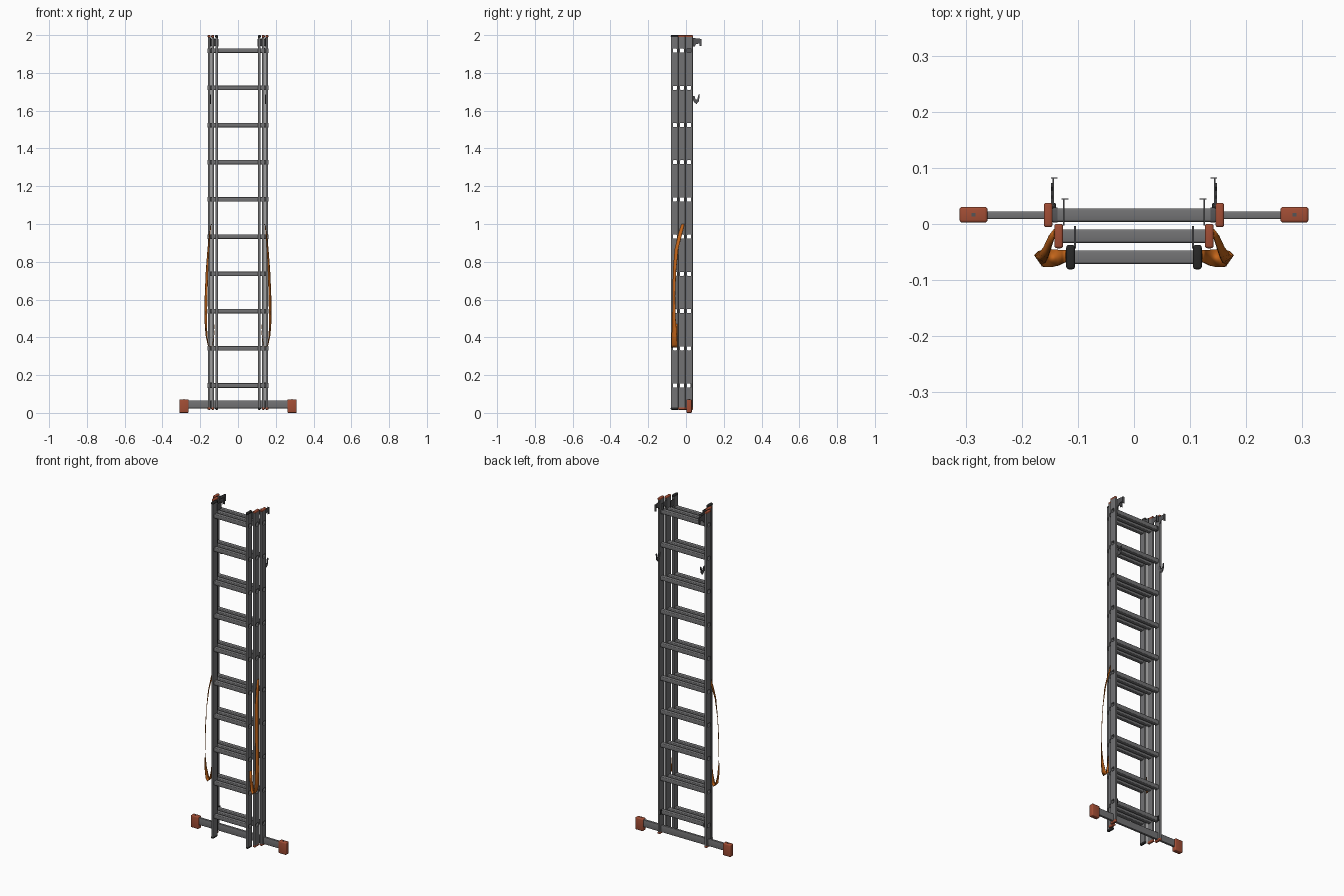
import bpy, bmesh, math
from mathutils import Vector, Matrix

if "Cube" in bpy.data.objects:
    bpy.data.objects.remove(bpy.data.objects["Cube"], do_unlink=True)


def material(name, rgb):
    m = bpy.data.materials.new(name)
    m.use_nodes = True
    m.diffuse_color = (*rgb, 1)
    bsdf = m.node_tree.nodes["Principled BSDF"]
    bsdf.inputs["Base Color"].default_value = (*rgb, 1)
    bsdf.inputs["Roughness"].default_value = 0.6
    return m


GREY = material("aluminium grey", (0.17, 0.17, 0.175))
RED = material("brick red plastic", (0.36, 0.075, 0.035))
BLACK = material("black plastic", (0.02, 0.02, 0.02))
ORANGE = material("strap orange", (0.55, 0.13, 0.01))
STEEL = material("dark steel", (0.09, 0.09, 0.095))


def finish(bm, name, mat, smooth=True):
    bmesh.ops.recalc_face_normals(bm, faces=bm.faces)
    mesh = bpy.data.meshes.new(name)
    bm.to_mesh(mesh)
    bm.free()
    mesh.materials.append(mat)
    ob = bpy.data.objects.new(name, mesh)
    bpy.context.collection.objects.link(ob)
    if smooth:
        bpy.context.view_layer.objects.active = ob
        bpy.ops.object.select_all(action="DESELECT")
        ob.select_set(True)
        bpy.ops.object.shade_smooth_by_angle(angle=math.radians(35))
    return ob


def add_box(bm, centre, size, bevel=0, axis=None):
    """Box, bevelled on every edge or only on edges along one axis."""
    mat = Matrix.Translation(centre) @ Matrix.Diagonal((*size, 1))
    verts = bmesh.ops.create_cube(bm, size=1, matrix=mat)["verts"]
    if bevel:
        edges = {e for v in verts for e in v.link_edges}
        if axis is not None:
            edges = {e for e in edges
                     if abs((e.verts[0].co - e.verts[1].co)[axis]) > 1e-6}
        bmesh.ops.bevel(bm, geom=list(edges), offset=bevel, segments=3,
                        profile=0.5, affect="EDGES")


def box(name, centre, size, mat, bevel=0, axis=None):
    bm = bmesh.new()
    add_box(bm, centre, size, bevel, axis)
    return finish(bm, name, mat)


def rounded_square(half, radius):
    """Points (y, z) of a square with rounded corners."""
    pts = []
    for corner in range(4):
        base = math.radians(45 + 90 * corner)
        cy, cz = [math.copysign(half - radius, f(base)) for f in (math.cos, math.sin)]
        for step in (-45, -15, 15, 45):
            a = base + math.radians(step)
            pts.append((cy + radius * math.cos(a), cz + radius * math.sin(a)))
    return pts


def add_tube(bm, half_len, y, z, outer, inner):
    """Hollow rung running along x, open at both ends."""
    rings = []
    for x, pts in ((-half_len, outer), (half_len, outer),
                   (half_len, inner), (-half_len, inner)):
        rings.append([bm.verts.new((x, y + p, z + q)) for p, q in pts])
    n = len(outer)
    for r in range(4):
        a, b = rings[r], rings[(r + 1) % 4]
        for i in range(n):
            j = (i + 1) % n
            bm.faces.new((a[i], a[j], b[j], b[i]))


def plate(name, pts, x, thick, mat):
    """Flat outline in the yz plane, given a thickness along x."""
    bm = bmesh.new()
    face = bm.faces.new([bm.verts.new((x - thick / 2, y, z)) for y, z in pts])
    ext = bmesh.ops.extrude_face_region(bm, geom=[face])["geom"]
    bmesh.ops.translate(bm, vec=(thick, 0, 0),
                        verts=[v for v in ext if isinstance(v, bmesh.types.BMVert)])
    return finish(bm, name, mat, smooth=False)


RUNGS = [0.145 + 0.197 * i for i in range(10)]
OUTER, INNER = rounded_square(0.012, 0.004), rounded_square(0.0106, 0.003)
RAIL_W, RAIL_D = 0.014, 0.041
SIDES = (("left", 1), ("right", -1))
HOOK = [(0.019, 1.985), (0.066, 1.98), (0.066, 1.942), (0.056, 1.942),
        (0.056, 1.956), (0.036, 1.952), (0.03, 1.94), (0.019, 1.94)]

# Three ladder sections, each narrower towards the front
for section, rail_x, y, cap in (("back", 0.153, 0.016, RED),
                                ("middle", 0.134, -0.0215, RED),
                                ("front", 0.113, -0.059, BLACK)):
    # Hollow rungs
    bm = bmesh.new()
    for z in RUNGS:
        add_tube(bm, rail_x + RAIL_W / 2 + 0.0006, y, z, OUTER, INNER)
    finish(bm, section + "_rungs", GREY)

    # Rails, drilled where the rungs pass through
    bm = bmesh.new()
    for z in RUNGS:
        add_box(bm, (0, y, z), (0.5, 0.0226, 0.0226), 0.0035, 0)
    cutter = finish(bm, section + "_rung_cutter", GREY, smooth=False)
    cutter.hide_render = True
    for side, s in SIDES:
        x = s * rail_x
        rail = box(f"{section}_rail_{side}", (x, y, 1.007),
                   (RAIL_W, RAIL_D, 1.97), GREY, 0.003, 2)
        mod = rail.modifiers.new("rung holes", "BOOLEAN")
        mod.operation, mod.object, mod.solver = "DIFFERENCE", cutter, "EXACT"
        bpy.context.view_layer.objects.active = rail
        bpy.ops.object.modifier_apply(modifier=mod.name)

        # End caps
        for end, z in (("top", 1.9935), ("bottom", 0.023)):
            box(f"{section}_{end}_cap_{side}", (x, y, z),
                (0.0156, 0.0435, 0.013), cap, 0.0045)

        # Guide hook near the top, with a turned lip
        if section != "front":
            hx = s * (rail_x - 0.009)
            plate(f"{section}_hook_{side}", [(y + p, z) for p, z in HOOK],
                  hx, 0.0025, STEEL)
            box(f"{section}_hook_lip_{side}",
                (s * (rail_x - 0.011), y + 0.066, 1.961),
                (0.012, 0.0025, 0.039), STEEL)
        else:
            box(f"front_guide_{side}", (s * 0.105, -0.024, 1.96),
                (0.003, 0.04, 0.04), STEEL)
    bpy.data.objects.remove(cutter, do_unlink=True)

# Rung catches and bottom locks on the back section
CATCH = [(0.03, 1.682), (0.046, 1.676), (0.05, 1.66), (0.06, 1.66), (0.066, 1.685),
         (0.073, 1.685), (0.068, 1.65), (0.056, 1.635), (0.046, 1.642), (0.03, 1.665)]
for side, s in SIDES:
    plate("rung_catch_" + side, CATCH, s * 0.145, 0.005, STEEL)
    box("bottom_lock_" + side, (s * 0.143, 0.03, 0.147),
        (0.008, 0.014, 0.026), BLACK, 0.002)
    box("rung_clamp_" + side, (s * 0.14, 0.016, 1.918),
        (0.008, 0.026, 0.026), STEEL, 0.004, 0)

# Stabiliser bar with feet
box("stabiliser_bar", (0, 0.0155, 0.045), (0.56, 0.014, 0.042), GREY, 0.003, 0)
for side, s in SIDES:
    box("stabiliser_foot_" + side, (s * 0.286, 0.0165, 0.036),
        (0.05, 0.028, 0.072), RED, 0.005)
    box("foot_bolt_" + side, (s * 0.286, 0.0165, 0.0722),
        (0.007, 0.007, 0.002), STEEL)

# Straps: x, y, z, half width and twist of the band along its path
PATH = [(0.142, -0.016, 1.0, 0.007, 0), (0.149, -0.03, 0.95, 0.010, 10),
        (0.157, -0.05, 0.87, 0.010, 20), (0.164, -0.061, 0.75, 0.010, 35),
        (0.169, -0.064, 0.62, 0.009, 45), (0.171, -0.064, 0.5, 0.011, 35),
        (0.167, -0.062, 0.41, 0.014, 15), (0.158, -0.061, 0.36, 0.016, 5),
        (0.147, -0.061, 0.346, 0.016, 0), (0.135, -0.06, 0.36, 0.014, 0),
        (0.127, -0.058, 0.41, 0.012, 0), (0.122, -0.057, 0.47, 0.011, 0)]
for side, s in SIDES:
    bm = bmesh.new()
    rows = []
    for x, y, z, half, twist in PATH:
        a = math.radians(twist)
        across = Vector((math.sin(a), math.cos(a), 0)) * half
        rows.append([bm.verts.new(Vector((x, y, z)) + k * across) for k in (-1, 1)])
    for a, b in zip(rows, rows[1:]):
        bm.faces.new((a[0], a[1], b[1], b[0]))
    bmesh.ops.scale(bm, vec=(s, 1, 1), verts=bm.verts)
    strap = finish(bm, "safety_strap_" + side, ORANGE)
    solid = strap.modifiers.new("thickness", "SOLIDIFY")
    solid.thickness, solid.offset = 0.002, 0
